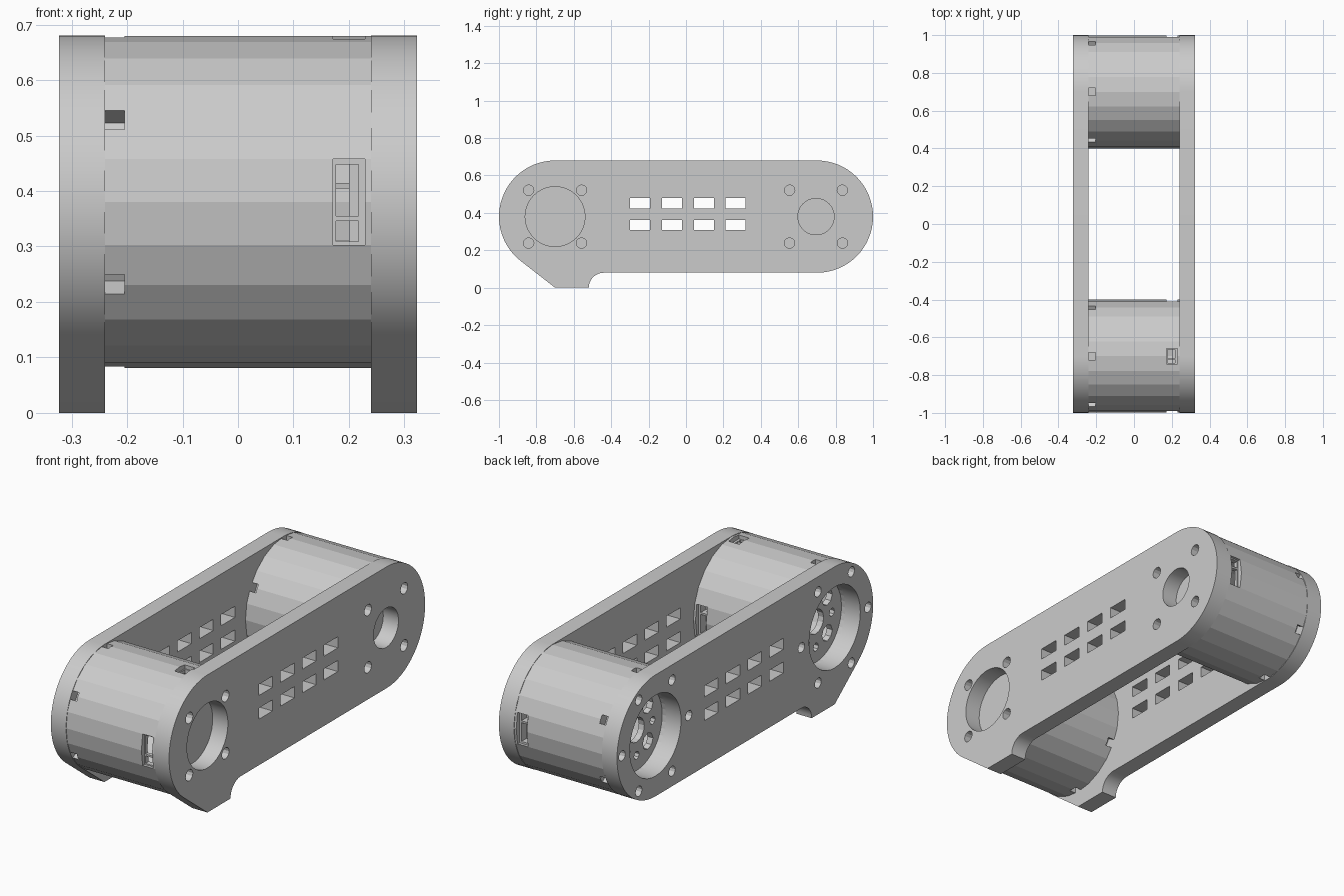
import bpy, bmesh
from math import sin, cos, pi, radians, asin
from mathutils import Matrix, Vector

old = bpy.data.objects.get("Cube")
if old:
    bpy.data.objects.remove(old, do_unlink=True)

grey = bpy.data.materials.new("plain_grey")
grey.use_nodes = True
tone = (0.6, 0.6, 0.6, 1)
grey.diffuse_color = tone
grey.node_tree.nodes["Principled BSDF"].inputs["Base Color"].default_value = tone

AXIS_Z, REACH, RADIUS = 0.38, 0.7, 0.3
INNER, OUTER = 0.24, 0.323


def make_object(name, bm):
    mesh = bpy.data.meshes.new(name)
    bmesh.ops.recalc_face_normals(bm, faces=bm.faces)
    bm.to_mesh(mesh)
    bm.free()
    mesh.materials.append(grey)
    obj = bpy.data.objects.new(name, mesh)
    bpy.context.collection.objects.link(obj)
    return obj


def cylinder(name, x0, x1, y, z, r, sides=32):
    """Cylinder lying along x."""
    bm = bmesh.new()
    place = Matrix.Translation(((x0 + x1) / 2, y, z)) @ Matrix.Rotation(pi / 2, 4, 'Y')
    bmesh.ops.create_cone(bm, cap_ends=True, segments=sides, radius1=r, radius2=r,
                          depth=x1 - x0, matrix=place)
    return make_object(name, bm)


def box(name, centre, size, turn=0, pivot=(0, 0, 0)):
    """Box, optionally turned about an x axis through the pivot."""
    bm = bmesh.new()
    place = (Matrix.Translation(pivot) @ Matrix.Rotation(turn, 4, 'X')
             @ Matrix.Translation(centre) @ Matrix.Diagonal((*size, 1)))
    bmesh.ops.create_cube(bm, size=1, matrix=place)
    return make_object(name, bm)


def activate(obj):
    bpy.ops.object.select_all(action='DESELECT')
    obj.select_set(True)
    bpy.context.view_layer.objects.active = obj


def cut(target, cutter):
    cutter.hide_render = True
    activate(target)
    mod = target.modifiers.new("cut", 'BOOLEAN')
    mod.operation, mod.solver, mod.object = 'DIFFERENCE', 'EXACT', cutter
    bpy.ops.object.modifier_apply(modifier=mod.name)
    bpy.data.objects.remove(cutter, do_unlink=True)


def arc(y, z, r, a0, a1, steps):
    angles = [radians(a0 + (a1 - a0) * i / steps) for i in range(steps + 1)]
    return [(y + r * cos(a), z + r * sin(a)) for a in angles]


def plate(name, x0, x1):
    """Long rounded side plate with a foot under its front end."""
    tangent = 270 - 37.9
    outline = arc(REACH, AXIS_Z, RADIUS, -90, 90, 32)
    outline += arc(-REACH, AXIS_Z, RADIUS, 90, tangent, 26)
    outline += [(-REACH, 0)]
    outline += arc(-0.44, 0, 0.08, 180, 90, 8)
    bm = bmesh.new()
    face = bm.faces.new([bm.verts.new((x0, y, z)) for y, z in outline])
    side = bmesh.ops.extrude_face_region(bm, geom=[face])
    bmesh.ops.translate(bm, vec=(x1 - x0, 0, 0),
                        verts=[v for v in side["geom"] if isinstance(v, bmesh.types.BMVert)])
    obj = make_object(name, bm)
    # Two rows of vent slots
    for i in range(4):
        for z in (0.335, 0.452):
            cut(obj, box("slot", ((x0 + x1) / 2, -0.245 + 0.17 * i, z), (0.2, 0.107, 0.055)))
    return obj


def ring_points(y, r, count, start):
    for i in range(count):
        a = radians(start) + 2 * pi * i / count
        yield y + r * cos(a), AXIS_Z + r * sin(a)


# Left plate: different bores, four screw holes at each end
left_plate = plate("left_plate", INNER, OUTER)
for y, bore in ((-REACH, 0.16), (REACH - 0.005, 0.097)):
    cut(left_plate, cylinder("bore", 0.2, 0.4, y, AXIS_Z, bore, 40))
    for hy, hz in ring_points(y, 0.2, 4, 45):
        cut(left_plate, cylinder("screw_hole", 0.2, 0.4, hy, hz, 0.028, 12))

# Right plate: equal wide bores, six screw holes at each end
right_plate = plate("right_plate", -OUTER, -INNER)
for y in (-REACH, REACH):
    cut(right_plate, cylinder("bore", -0.4, -0.2, y, AXIS_Z, 0.2, 40))
    for hy, hz in ring_points(y, 0.26, 6, 0):
        cut(right_plate, cylinder("screw_hole", -0.4, -0.2, hy, hz, 0.025, 12))

for obj in (left_plate, right_plate):
    activate(obj)
    bpy.ops.object.shade_smooth_by_angle(angle=radians(25))


def drum(name, y, pockets):
    """Hollow motor housing; pockets lists (angle, length) of connector openings."""
    obj = cylinder(name, -INNER, INNER, y, AXIS_Z, RADIUS - 0.001, 24)
    pivot = (0, y, AXIS_Z)
    cut(obj, cylinder("cavity", -0.19, 0.2, y, AXIS_Z, 0.26, 24))
    cut(obj, cylinder("recess", -0.3, -0.22, y, AXIS_Z, 0.2, 40))
    # Motor mounting holes in the recess floor
    cut(obj, cylinder("shaft_hole", -0.25, -0.15, y, AXIS_Z, 0.06, 16))
    for i, (hy, hz) in enumerate(ring_points(y, 0.125, 8, 0)):
        cut(obj, cylinder("mount_hole", -0.25, -0.15, hy, hz, 0.04 if i % 2 else 0.02, 8))
    # Nut notches along the right rim
    for i in range(6):
        cut(obj, box("notch", (-0.2225, 0.285, 0), (0.035, 0.07, 0.04),
                     radians(30 + 60 * i), pivot))
    # Framed connector openings near the left rim
    for angle, length in pockets:
        turn = radians(angle)
        cut(obj, box("frame", (0.2, 0.3, 0), (0.058, 0.05, length), turn, pivot))
        for offset, share in ((0.14, 0.6), (-0.34, 0.24)):
            cut(obj, box("socket", (0.197, 0.27, -offset * length),
                         (0.04, 0.07, share * length), turn, pivot))
    return obj


drum("front_drum", -REACH, ((180, 0.155), (0, 0.155), (90, 0.08)))
drum("back_drum", REACH, ((0, 0.155),))
